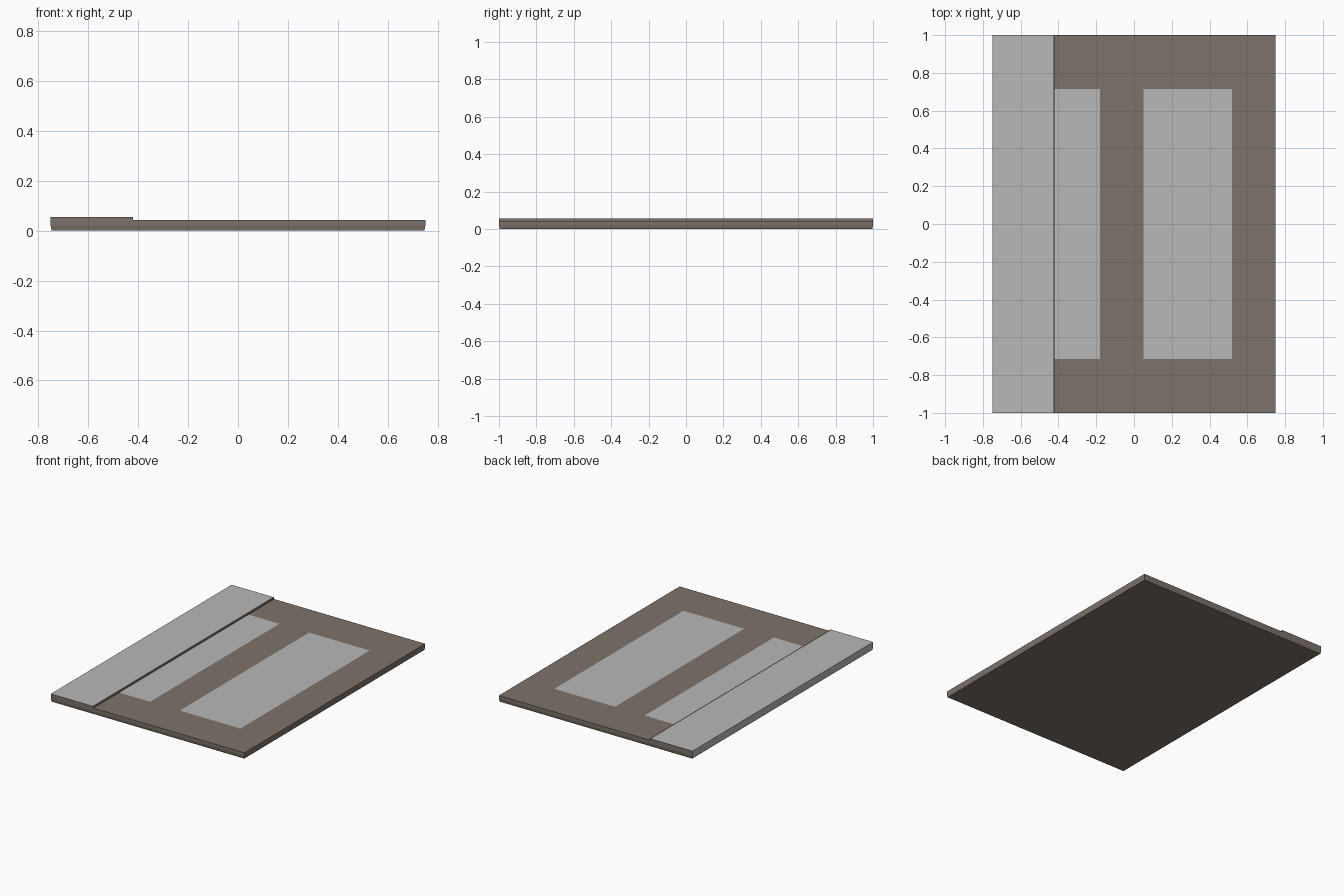
import bpy, bmesh
from mathutils import Vector

if "Cube" in bpy.data.objects:
    bpy.data.objects.remove(bpy.data.objects["Cube"])


def material(name, rgb):
    m = bpy.data.materials.new(name)
    m.diffuse_color = (*rgb, 1)
    m.use_nodes = True
    m.node_tree.nodes["Principled BSDF"].inputs["Base Color"].default_value = m.diffuse_color
    return m


brown = material("warm brown cloth", (0.205, 0.170, 0.142))
grey = material("light grey cloth", (0.48, 0.48, 0.48))


def slab(name, x0, x1, height, cuts, is_grey, inset=0.004):
    """Flat box with a mid-height side seam, slightly tucked bottom rim and cut faces."""
    bm = bmesh.new()
    bmesh.ops.create_cube(bm, size=1)
    for v in bm.verts:
        v.co = Vector(((x0 + x1) / 2 + v.co.x * (x1 - x0), v.co.y * 2, (v.co.z + 0.5) * height))
    for point, normal in cuts + [((0, 0, 0.02), (0, 0, 1))]:
        geom = bm.verts[:] + bm.edges[:] + bm.faces[:]
        bmesh.ops.bisect_plane(bm, geom=geom, plane_co=point, plane_no=normal)
    # tuck the bottom rim on the outer sides only
    for v in bm.verts:
        if v.co.z < 0.001:
            if abs(v.co.y) > 0.999:
                v.co.y -= inset if v.co.y > 0 else -inset
            if abs(v.co.x) > 0.749:
                v.co.x -= inset if v.co.x > 0 else -inset
    bmesh.ops.recalc_face_normals(bm, faces=bm.faces[:])
    for f in bm.faces:
        f.material_index = int(is_grey(f.calc_center_median(), f.normal))
    me = bpy.data.meshes.new(name)
    bm.to_mesh(me)
    bm.free()
    me.materials.append(brown)
    me.materials.append(grey)
    ob = bpy.data.objects.new(name, me)
    bpy.context.collection.objects.link(ob)
    return ob


def x_cut(x):
    return ((x, 0, 0), (1, 0, 0))


def y_cut(y):
    return ((0, y, 0), (0, 1, 0))


# Main mat: brown with two grey panels on top
def mat_grey(c, n):
    return n.z > 0.9 and abs(c.y) < 0.715 and (c.x < -0.18 or 0.05 < c.x < 0.52)


slab("main_mat", -0.42, 0.75, 0.043,
     [x_cut(-0.18), x_cut(0.05), x_cut(0.52), y_cut(-0.715), y_cut(0.715)], mat_grey)


# Raised fold at the left: grey top and outer side, brown ends and inner lip
def fold_grey(c, n):
    return (n.z > 0.9 and c.x < -0.43) or n.x < -0.9


slab("folded_edge", -0.75, -0.42, 0.055, [x_cut(-0.43)], fold_grey)
